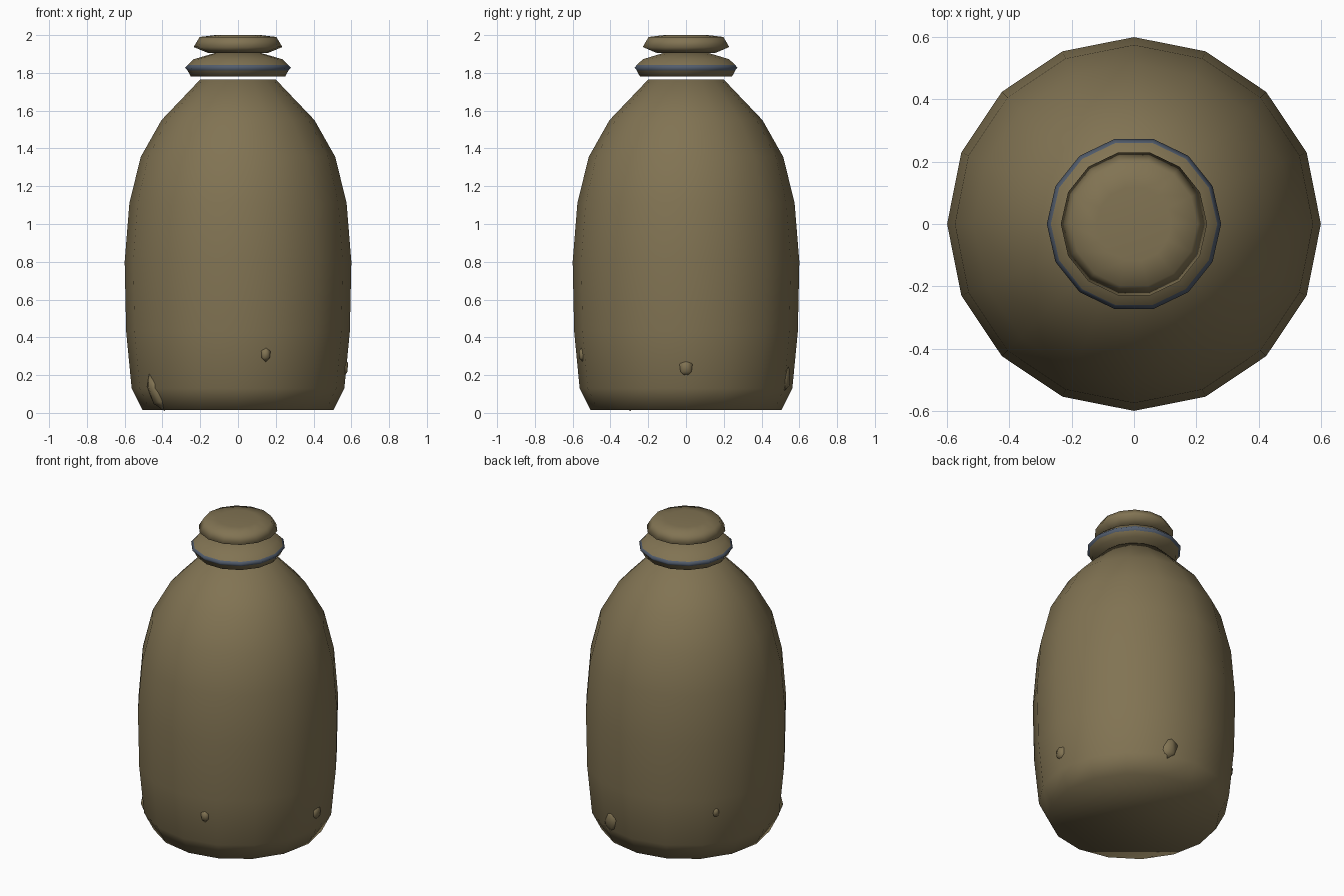
import bpy, bmesh
from math import sin, cos, pi, radians
from mathutils import Matrix, Vector

cube = bpy.data.objects.get("Cube")
if cube:
    bpy.data.objects.remove(cube)


def material(name, rgb):
    m = bpy.data.materials.new(name)
    m.use_nodes = True
    m.diffuse_color = (*rgb, 1)
    m.node_tree.nodes["Principled BSDF"].inputs["Base Color"].default_value = (*rgb, 1)
    return m


brown = material("earthy brown", (0.22, 0.172, 0.086))
slate = material("slate blue", (0.085, 0.11, 0.155))


def finish(bm, name, mats):
    bmesh.ops.recalc_face_normals(bm, faces=bm.faces)
    for f in bm.faces:
        f.smooth = True
    mesh = bpy.data.meshes.new(name)
    bm.to_mesh(mesh)
    bm.free()
    for m in mats:
        mesh.materials.append(m)
    ob = bpy.data.objects.new(name, mesh)
    bpy.context.collection.objects.link(ob)
    return ob


def lathe(name, profile, sides, mats, band=None):
    """Turned solid from (radius, height) points, closed at both ends."""
    bm = bmesh.new()
    rings = [[bm.verts.new((r * cos(2 * pi * i / sides), r * sin(2 * pi * i / sides), z))
              for i in range(sides)] for r, z in profile]
    for a, b in zip(rings, rings[1:]):
        for i in range(sides):
            j = (i + 1) % sides
            f = bm.faces.new((a[i], a[j], b[j], b[i]))
            zc = f.calc_center_median().z
            if band and band[0] < zc < band[1]:
                f.material_index = 1
    bm.faces.new(rings[0])
    bm.faces.new(rings[-1])
    return finish(bm, name, mats)


# Bottle body
lathe("bottle_body",
      [(0.505, 0.015), (0.563, 0.13), (0.592, 0.43), (0.6, 0.8), (0.575, 1.11),
       (0.515, 1.355), (0.405, 1.55), (0.2, 1.765)], 16, [brown])

# Neck collar with a painted band
lathe("neck_collar",
      [(0.25, 1.78), (0.267, 1.813), (0.28, 1.828), (0.267, 1.841),
       (0.235, 1.872), (0.12, 1.906)], 14, [brown, slate], (1.813, 1.841))

# Cap
lathe("cap", [(0.16, 1.906), (0.235, 1.937), (0.203, 1.99), (0.12, 2.0)], 14, [brown])


def lump(name, angle, radius, z, size, tilt=0, lean=0):
    """Low pebble pressed into the wall: size is depth, width, height."""
    bm = bmesh.new()
    bmesh.ops.create_icosphere(bm, subdivisions=1, radius=1)
    place = (Matrix.Translation((radius * cos(angle), radius * sin(angle), z))
             @ Matrix.Rotation(angle, 4, "Z") @ Matrix.Rotation(tilt, 4, "X")
             @ Matrix.Rotation(lean, 4, "Y")
             @ Matrix.Diagonal(Vector((*size, 1))))
    bmesh.ops.transform(bm, matrix=place, verts=bm.verts)
    return finish(bm, name, [brown])


# Small lumps near the base
lump("front_lump", radians(-75), 0.565, 0.31, (0.025, 0.03, 0.042))
lump("left_lump", 0, 0.56, 0.24, (0.026, 0.042, 0.052))
lump("back_lump", radians(72), 0.545, 0.19, (0.035, 0.06, 0.085), radians(-12))
lump("back_right_lump", radians(143), 0.56, 0.34, (0.028, 0.026, 0.04))
lump("front_right_lump", radians(215), 0.523, 0.108, (0.04, 0.055, 0.108), radians(12), radians(20))
